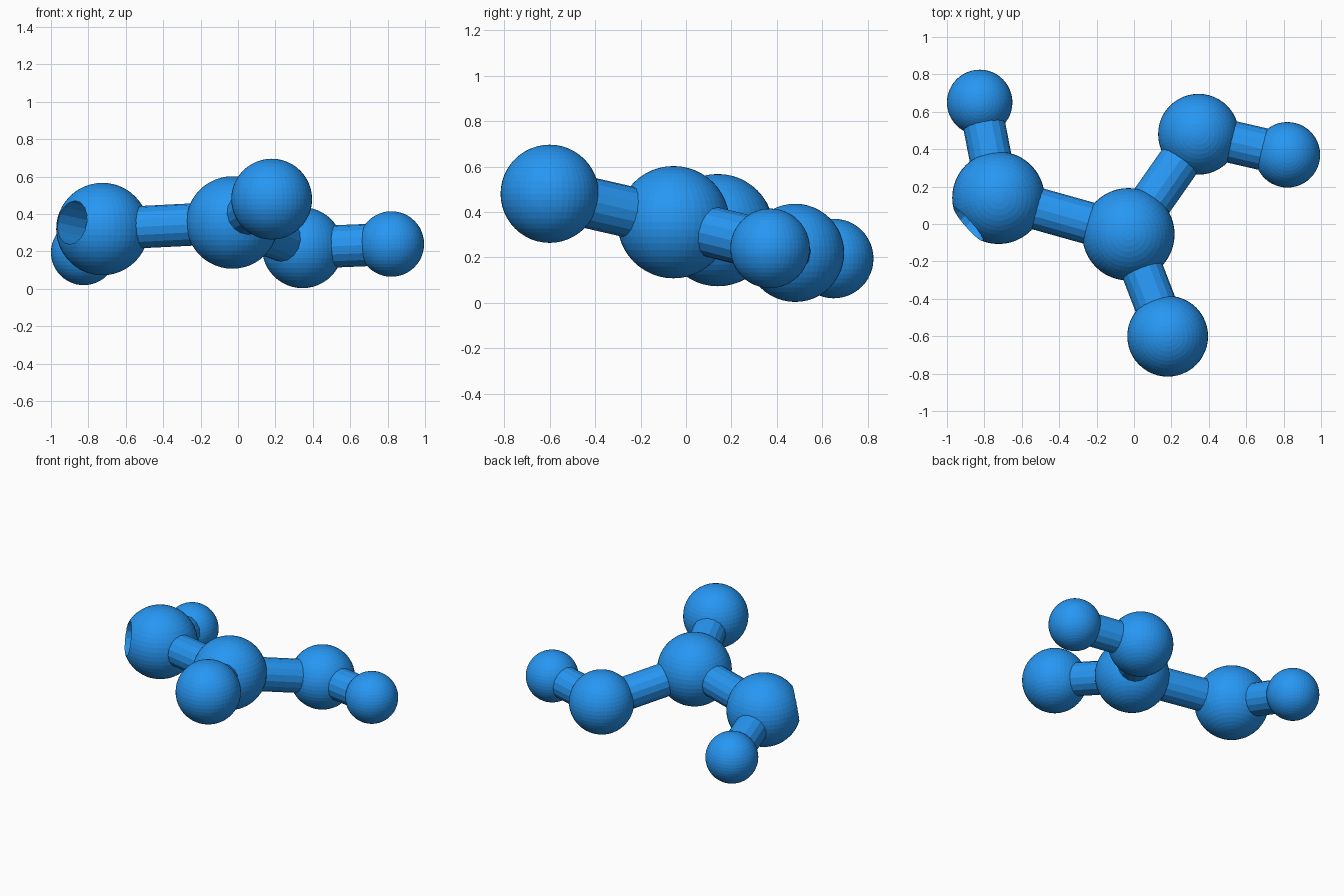
import bpy
from mathutils import Vector

if "Cube" in bpy.data.objects:
    bpy.data.objects.remove(bpy.data.objects["Cube"])

blue = bpy.data.materials.new("blue")
blue.diffuse_color = (0.02, 0.31, 0.9, 1)
blue.use_nodes = True
blue.node_tree.nodes["Principled BSDF"].inputs["Base Color"].default_value = blue.diffuse_color

STICK_R = 0.113

# balls: centre and radius
BALLS = {
    "hub_ball":         ((-0.03, -0.055, 0.355), 0.247),
    "left_ball":        ((-0.725, 0.14, 0.32), 0.247),
    "left_end_ball":    ((-0.825, 0.65, 0.195), 0.175),
    "right_ball":       ((0.345, 0.48, 0.22), 0.216),
    "right_end_ball":   ((0.82, 0.37, 0.24), 0.175),
    "front_ball":       ((0.18, -0.6, 0.48), 0.216),
}
LINKS = [("hub_ball", "left_ball"), ("left_ball", "left_end_ball"),
         ("hub_ball", "right_ball"), ("right_ball", "right_end_ball"),
         ("hub_ball", "front_ball")]


def rod(name, a, b, r):
    """Cylinder running from point a to point b."""
    a, b = Vector(a), Vector(b)
    bpy.ops.mesh.primitive_cylinder_add(vertices=16, radius=r, depth=(b - a).length,
                                        location=(a + b) / 2)
    ob = bpy.context.object
    ob.name = name
    ob.rotation_euler = (b - a).to_track_quat('Z', 'Y').to_euler()
    ob.data.materials.append(blue)
    return ob


# balls
for name, (loc, r) in BALLS.items():
    bpy.ops.mesh.primitive_uv_sphere_add(segments=48, ring_count=24, radius=r, location=loc)
    ball = bpy.context.object
    ball.name = name
    ball.data.materials.append(blue)

# connecting sticks, ends buried just inside the balls
for i, (p, q) in enumerate(LINKS):
    (a, ra), (b, rb) = BALLS[p], BALLS[q]
    a, b = Vector(a), Vector(b)
    d = (b - a).normalized()
    rod(f"stick_{i + 1}", a + d * ra * 0.7, b - d * rb * 0.7, STICK_R)

# empty stick socket bored into the left ball
centre = Vector(BALLS["left_ball"][0])
axis = Vector((-0.74, -0.65, 0.16)).normalized()
cutter = rod("socket_cutter", centre + axis * 0.02, centre + axis * 0.4, 0.118)
cutter.hide_render = True
cutter.hide_set(True)
mod = bpy.data.objects["left_ball"].modifiers.new("socket", 'BOOLEAN')
mod.operation = 'DIFFERENCE'
mod.solver = 'EXACT'
mod.object = cutter
